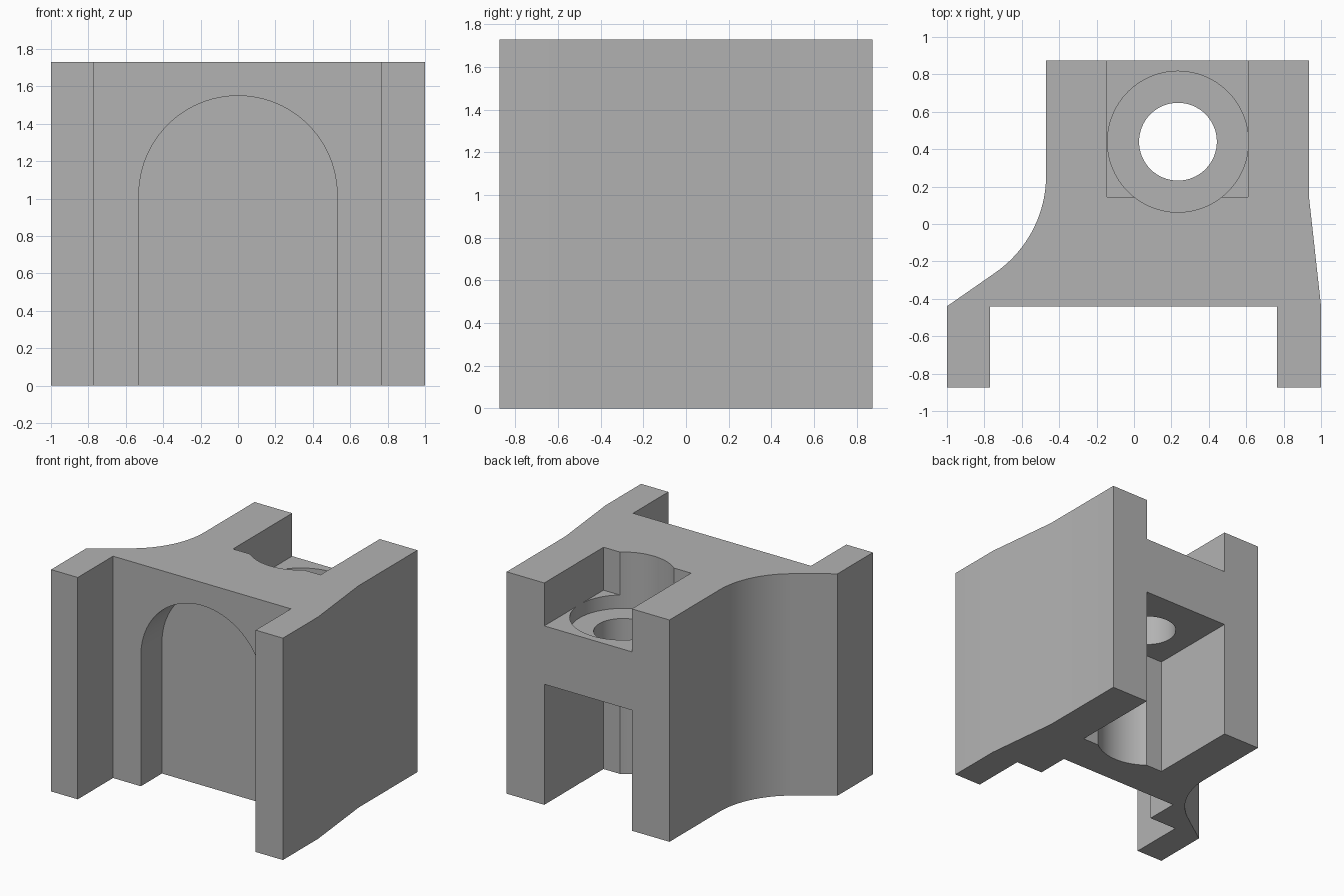
import bpy, bmesh, math
from mathutils import Matrix, Vector

cube = bpy.data.objects.get("Cube")
if cube:
    bpy.data.objects.remove(cube, do_unlink=True)

H = 1.73                      # overall height
BACK, WEB, FRONT = 0.875, -0.44, -0.875
BORE = (0.235, 0.44)          # centre of the round bore

grey = bpy.data.materials.new("plain grey")
grey.use_nodes = True
grey.diffuse_color = (0.448, 0.448, 0.448, 1)
grey.node_tree.nodes["Principled BSDF"].inputs["Base Color"].default_value = (0.448, 0.448, 0.448, 1)


def arc(cx, cy, r, a0, a1, n):
    """Points along an arc, angles in degrees."""
    angles = [math.radians(a0 + (a1 - a0) * i / n) for i in range(n + 1)]
    return [(cx + r * math.cos(a), cy + r * math.sin(a)) for a in angles]


def prism(name, outline, low, high, upright=False):
    """Extrude an outline along z, or along y when upright (outline in x, z)."""
    bm = bmesh.new()
    place = (lambda u, v: (u, low, v)) if upright else (lambda u, v: (u, v, low))
    face = bm.faces.new([bm.verts.new(place(u, v)) for u, v in outline])
    move = Vector((0, high - low, 0)) if upright else Vector((0, 0, high - low))
    new = bmesh.ops.extrude_face_region(bm, geom=[face])["geom"]
    bmesh.ops.translate(bm, vec=move, verts=[v for v in new if isinstance(v, bmesh.types.BMVert)])
    bmesh.ops.recalc_face_normals(bm, faces=bm.faces)
    mesh = bpy.data.meshes.new(name)
    bm.to_mesh(mesh)
    bm.free()
    mesh.materials.append(grey)
    obj = bpy.data.objects.new(name, mesh)
    bpy.context.collection.objects.link(obj)
    return obj


def cut(target, cutter):
    """Subtract the cutter and remove it."""
    mod = target.modifiers.new(cutter.name, "BOOLEAN")
    mod.operation, mod.solver, mod.object = "DIFFERENCE", "EXACT", cutter
    bpy.context.view_layer.objects.active = target
    bpy.ops.object.modifier_apply(modifier=mod.name)
    bpy.data.objects.remove(cutter, do_unlink=True)


# Body: two front flanges, a swept side and a slightly flared side
sweep = arc(-1.104, 0.26, 0.634, 0, -55, 24)
body = prism("bracket_body", [
    (-0.47, BACK), *sweep, (-1, WEB), (-1, FRONT), (-0.77, FRONT), (-0.77, WEB),
    (0.765, WEB), (0.765, FRONT), (1, FRONT), (1, WEB), (0.935, 0.15), (0.935, BACK),
], 0, H)

# Arched recess in the front
arch = [(-0.53, -0.1), (0.53, -0.1), *arc(0, 1.02, 0.53, 0, 180, 48)]
cut(body, prism("arch_cutter", arch, WEB - 0.1, WEB + 0.26, upright=True))

# Square slots open to the back, above and below the shelf
slot = [(-0.145, 0.145), (0.61, 0.145), (0.61, 1), (-0.145, 1)]
cut(body, prism("top_slot_cutter", slot, 1.395, H + 0.1))
cut(body, prism("bottom_slot_cutter", slot, -0.1, 0.94))

# Round counterbores and the through hole
wide = arc(*BORE, 0.377, 0, 360, 64)[:-1]
narrow = arc(*BORE, 0.208, 0, 360, 64)[:-1]
cut(body, prism("top_bore_cutter", wide, 1.29, H + 0.1))
cut(body, prism("bottom_bore_cutter", wide, -0.1, 0.94))
cut(body, prism("hole_cutter", narrow, 0.5, 1.5))

bpy.ops.object.select_all(action="DESELECT")
body.select_set(True)
bpy.context.view_layer.objects.active = body
bpy.ops.object.shade_smooth_by_angle(angle=math.radians(20))
